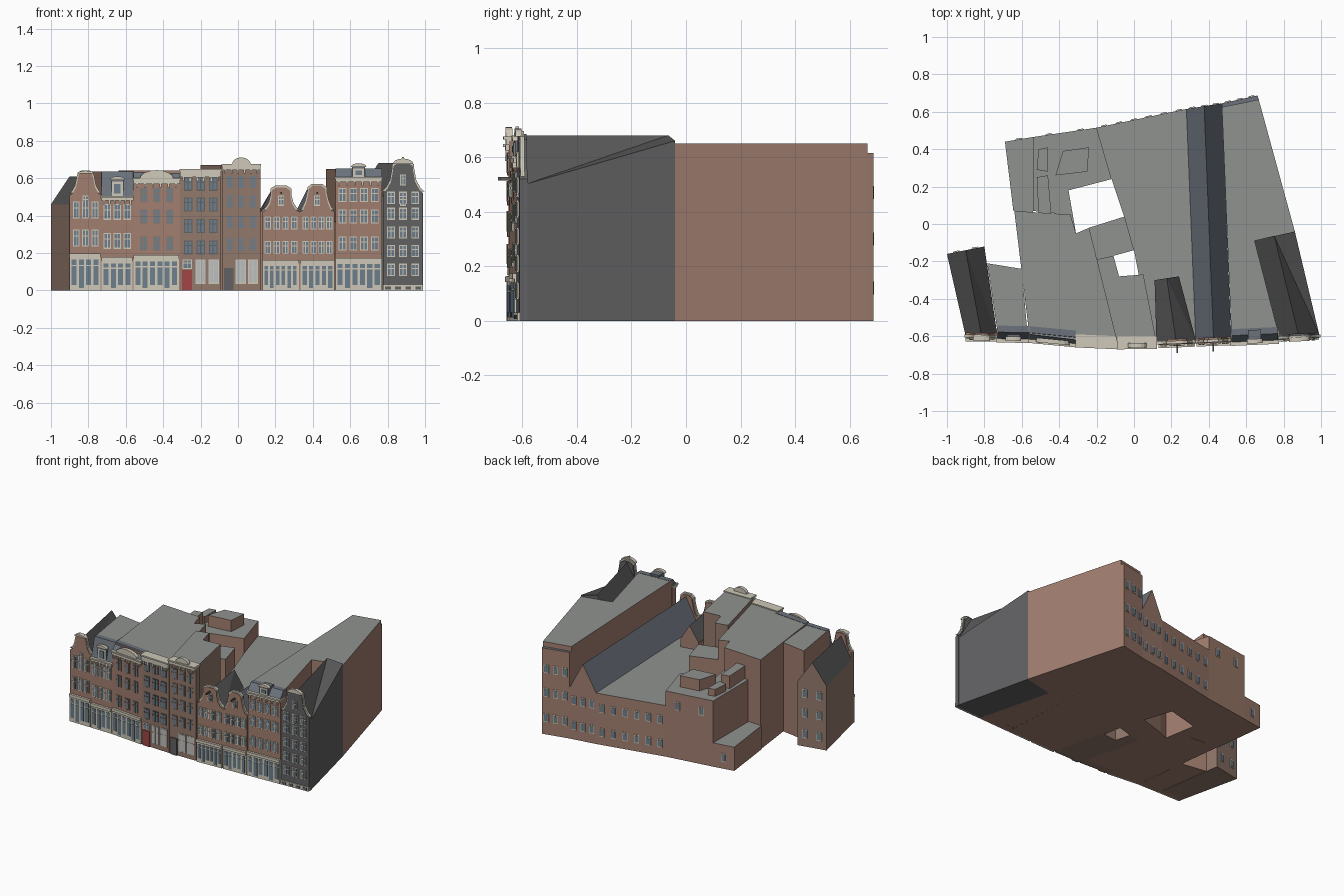
import bpy, math
from mathutils import Vector

if "Cube" in bpy.data.objects:
    bpy.data.objects.remove(bpy.data.objects["Cube"])

def mat(name, r, g, b):
    m = bpy.data.materials.new(name)
    m.diffuse_color = (r, g, b, 1)
    m.use_nodes = True
    m.node_tree.nodes["Principled BSDF"].inputs["Base Color"].default_value = m.diffuse_color
    return m

BRICK = mat("brick", .36, .21, .16)
BRICK2 = mat("brown_brick", .29, .19, .15)
CREAM = mat("cream_paint", .62, .58, .48)
GLASS = mat("glass", .15, .21, .26)
PALE = mat("pale_glass", .5, .52, .53)
FLAT = mat("flat_roof", .28, .29, .28)
TILE = mat("dark_tile", .1, .1, .1)
SLATE = mat("slate", .15, .17, .2)
DARK = mat("dark_brick", .12, .12, .125)
RED = mat("red_door", .35, .06, .06)

def mesh(name, verts, faces, mats, ids=None):
    me = bpy.data.meshes.new(name)
    me.from_pydata([tuple(v) for v in verts], [], faces)
    for m in mats:
        me.materials.append(m)
    if ids:
        for p, i in zip(me.polygons, ids):
            p.material_index = i
    ob = bpy.data.objects.new(name, me)
    bpy.context.collection.objects.link(ob)
    return ob

# Gently bent street line: y of the front walls at a given x
LINE = [(-1, -.61), (-.57, -.615), (-.31, -.64), (-.09, -.65), (.13, -.648), (.52, -.632), (1, -.61)]
def F(x):
    for (a, ya), (b, yb) in zip(LINE, LINE[1:]):
        if x <= b:
            return ya + (yb - ya) * (x - a) / (b - a)
    return LINE[-1][1]

BOX = [(0, 1, 2, 3), (7, 6, 5, 4), (0, 4, 5, 1), (1, 5, 6, 2), (2, 6, 7, 3), (3, 7, 4, 0)]

def boxes(name, items, m, back=.004):
    """Boxes on the street front: (x0, x1, z0, z1, protrusion)."""
    v, f = [], []
    for x0, x1, z0, z1, d in items:
        n = len(v)
        for s in (-d, back):
            v += [(x, F(x) + s, z) for x, z in ((x0, z0), (x1, z0), (x1, z1), (x0, z1))]
        f += [tuple(n + i for i in q) for q in BOX]
    if v:
        mesh(name, v, f, [m])

def outline(name, pts, m, d=0.0, t=.03):
    n = len(pts)
    v = [(x, F(x) - d, z) for x, z in pts] + [(x, F(x) + t, z) for x, z in pts]
    f = [tuple(range(n)), tuple(range(2 * n - 1, n - 1, -1))]
    f += [(i, i + n, (i + 1) % n + n, (i + 1) % n) for i in range(n)]
    mesh(name, v, f, [m])

def block(name, pts, z, wall=BRICK, roof=FLAT, z0=0):
    n = len(pts)
    v = [(x, y, z0) for x, y in pts] + [(x, y, z) for x, y in pts]
    f = [tuple(range(n - 1, -1, -1)), tuple(range(n, 2 * n))]
    f += [(i, (i + 1) % n, (i + 1) % n + n, i + n) for i in range(n)]
    mesh(name, v, f, [wall, roof], [0, 1] + [0] * n)

def gabled(name, fl, fr, br, bl, eave, ridge, wall=BRICK, roofs=(TILE, TILE), back_right=None):
    """House body with a ridge running front to back."""
    base = [fl, fr, br, bl]
    v = [(*p, 0) for p in base] + [(*p, eave) for p in base]
    v[6] = (*br, back_right or eave)
    v += [((a[0] + b[0]) / 2, (a[1] + b[1]) / 2, ridge) for a, b in ((fl, fr), (bl, br))]
    f = [(3, 2, 1, 0), (0, 1, 5, 8, 4), (2, 3, 7, 9, 6), (1, 2, 6, 5), (3, 0, 4, 7),
         (5, 6, 9), (5, 9, 8), (4, 8, 9, 7)]
    mesh(name, v, f, [wall, *roofs], [0] * 5 + [2, 2, 1])

def windows(name, xs, zs, w, h, glass=GLASS, frame=CREAM):
    cells = [(x, z) for x in xs for z in zs]
    rect = lambda x, z, a, b, d: (x - a / 2, x + a / 2, z - b / 2, z + b / 2, d)
    boxes(name + "_frames", [rect(x, z, w, h, .004) for x, z in cells], frame)
    boxes(name + "_glass", [rect(x, z, w - .01, h - .012, .006) for x, z in cells], glass)
    boxes(name + "_bars", [rect(x, z, .004, h, .008) for x, z in cells]
          + [rect(x, z + h * .12, w, .005, .008) for x, z in cells], frame)

def shopfront(name, x0, x1, n, top):
    """Cream timber ground floor with glazed bays and fanlights."""
    boxes(name + "_shop_frame", [(x0, x1, 0, top, .008), (x0, x1, top - .012, top + .008, .016)], CREAM)
    s = (x1 - x0 - .01) / n
    g = []
    for i in range(n):
        a = x0 + .005 + i * s
        g += [(a + .006, a + s - .006, .012 if i % 3 == 1 else .03, top * .68, .011),
              (a + .006, a + s - .006, top * .72, top - .025, .011)]
    boxes(name + "_shop_glass", g, GLASS)

def gable(name, x0, x1, prof, m):
    """Symmetric shaped gable front with a pale edge."""
    c, hw = (x0 + x1) / 2, (x1 - x0) / 2
    def ring(g, dz):
        r = [(c + hw * u + g, z + dz) for u, z in prof]
        return [(c - hw, 0)] + [(c + hw, 0)] + r + [(2 * c - x, z) for x, z in reversed(r)]
    outline(name + "_front", ring(0, 0), m)
    trim = ring(0.006, .01)
    outline(name + "_gable_coping", trim[2:], CREAM, -.004, .02)

def mansard(name, x0, x1, z0, z1):
    v = []
    for x in (x0, x1):
        v += [(x, F(x) + s, z) for s, z in ((0, z0), (.035, z1), (.07, z1), (.07, z0))]
    mesh(name, v, BOX, [SLATE])

def dormer(name, x, z0, z1, w):
    boxes(name + "_dormer", [(x - w / 2, x + w / 2, z0, z1, .002)], SLATE, .06)
    boxes(name + "_dormer_frame", [(x - w * .42, x + w * .42, z0, z1 - .012, .006)], CREAM)
    boxes(name + "_dormer_glass", [(x - w * .25, x + w * .25, z0 + .012, z1 - .025, .01)], GLASS)
    pediment(name + "_dormer", x, w * .6, z1 - .005, .02)

def pediment(name, x, hw, z, h):
    pts = [(x + hw * math.cos(a * math.pi / 8), z + h * math.sin(a * math.pi / 8)) for a in range(9)]
    outline(name + "_pediment", pts[::-1], CREAM, .012, .012)

def cornice(name, x0, x1, z0, z1):
    n = 6
    boxes(name + "_cornice", [(x0, x1, z0, z1, .012), (x0 - .004, x1 + .004, z1 - .01, z1, .02)], CREAM, .05)
    boxes(name + "_brackets", [(a - .005, a + .005, z0 - .02, z0, .014)
          for a in [x0 + (x1 - x0) * (i + .5) / n for i in range(n)]], CREAM)

def wall_windows(name, p, q, n, zs, w=.035, h=.06):
    """Plain windows spread along any side wall from p to q (outside on the right)."""
    p, q = Vector((*p, 0)), Vector((*q, 0))
    t = (q - p).normalized()
    o = Vector((t.y, -t.x, 0))
    for part, k, d, m in (("frames", 1, .004, CREAM), ("glass", .8, .006, GLASS)):
        v, f = [], []
        for i in range(n):
            for z in zs:
                c, b = p.lerp(q, (i + .5) / n) + Vector((0, 0, z)), len(v)
                for s in (d, -.004):
                    v += [c + t * a * w * k / 2 + Vector((0, 0, e * h * k / 2)) + o * s
                          for a, e in ((-1, -1), (1, -1), (1, 1), (-1, 1))]
                f += [tuple(b + j for j in u) for u in BOX]
        mesh(f"{name}_{part}", v, f, [m])

def spread(x0, x1, n):
    return [x0 + (x1 - x0) * (i + .5) / n for i in range(n)]

# --- Bodies and roofs behind the fronts ---
gabled("house1_body", (-.9, -.6), (-.73, -.6), (-.80, -.12), (-1, -.16), .46, .61, BRICK2)
block("house2_body", [(-.73, -.575), (-.57, -.58), (-.6, -.24), (-.785, -.21)], .635)
block("house3_4_body", [(-.56, -.59), (-.31, -.62), (-.09, -.63), (-.24, -.02), (-.31, -.05),
      (-.34, .05), (-.64, .07)], .64)
block("house5_body", [(-.09, -.635), (.12, -.63), (.05, -.27), (-.08, -.28), (-.11, -.17), (-.2, -.19)], .67, BRICK2)
block("courtyard_block", [(-.24, -.02), (-.2, -.19), (-.11, -.17), (0, -.14), (-.05, .04)], .5)
block("low_rear_block", [(.12, -.63), (.33, -.62), (.28, .615), (-.2, .515), (-.12, .24), (-.05, .03),
      (0, -.14), (.025, -.27)], .365)
gabled("house6_body", (.12, -.63), (.33, -.62), (.24, -.28), (.11, -.3), .42, .53)
gabled("house7_body", (.33, -.62), (.52, -.61), (.47, .645), (.28, .615), .365, .55, BRICK, (SLATE, SLATE))
block("house8_body", [(.52, -.58), (.77, -.575), (.645, -.09), (.86, -.04), (.667, .665), (.47, .625)], .65)
block("house8_rear_eave", [(.47, .625), (.667, .665), (.66, .687), (.47, .645)], .615, BRICK, SLATE)
gabled("house9_body", (.77, -.6), (.99, -.59), (.86, -.04), (.64, -.09), .5, .68, DARK, (TILE, TILE), .66)
block("rear_wing", [(-.54, .07), (-.36, .05), (-.31, -.05), (-.35, .18), (-.12, .24), (-.2, .515), (-.54, .465)], .47)
block("rear_low_corner", [(-.645, .07), (-.54, .05), (-.54, .465), (-.69, .44)], .17)
block("rear_stair_tower", [(-.51, .05), (-.44, .03), (-.46, .26), (-.52, .25)], .56, z0=.4)
block("rear_roof_box", [(-.42, .26), (-.25, .28), (-.24, .41), (-.38, .39)], .55, z0=.45)
block("rear_small_box", [(-.52, .29), (-.46, .28), (-.46, .41), (-.51, .4)], .52, z0=.45)

# --- House fronts, left to right ---
gable("house1", -.9, -.73, [(1, .51), (.8, .52), (.6, .55), (.48, .6), (.42, .62), (.2, .63)], BRICK)
gable("house6", .13, .33, [(1, .42), (.8, .43), (.6, .46), (.5, .5), (.5, .535), (.25, .55)], BRICK)
gable("house7", .33, .515, [(1, .42), (.8, .43), (.62, .47), (.5, .52), (.5, .54), (.25, .56)], BRICK)
gable("house9", .775, .99, [(1, .52), (.8, .54), (.6, .58), (.5, .64), (.48, .665), (.2, .685)], DARK)
for nm, a, b, z, m in (("house2", -.73, -.56, .5, BRICK), ("house3", -.56, -.31, .59, BRICK),
                       ("house4", -.31, -.09, .63, BRICK2), ("house5", -.085, .12, .66, BRICK2),
                       ("house8", .52, .77, .6, BRICK)):
    outline(nm + "_front", [(a, 0), (b, 0), (b, z), (a, z)], m, 0, .05)

# Ground floors
for nm, a, b, n, top in (("house1", -.9, -.735, 4, .19), ("house2", -.73, -.565, 4, .17),
                         ("house3", -.56, -.315, 6, .18), ("house6", .13, .325, 6, .155),
                         ("house7", .335, .515, 5, .155), ("house8", .52, .77, 6, .165)):
    shopfront(nm, a, b, n, top)
boxes("red_door", [(-.3, -.245, 0, .11, .008)], RED)
boxes("dark_door", [(-.075, -.025, 0, .12, .008)], DARK)
windows("house4_door_light", [-.272], [.14], .05, .05)
windows("house4_ground", [-.2, -.13], [.1], .055, .13, PALE)
windows("house5_ground", [.015, .08], [.1], .055, .13, PALE)
boxes("house9_plinth", [(.775, .99, 0, .03, .008)], CREAM)
boxes("house9_cellar_lights", [(x - .015, x + .015, .006, .022, .01) for x in spread(.775, .99, 4)], DARK)

# Upper windows
windows("house1", spread(-.89, -.74, 3), [.43, .28], .036, .09)
windows("house2", spread(-.725, -.565, 3), [.42, .265], .04, .085)
windows("house3", spread(-.54, -.33, 3), [.51, .395, .25], .04, .08, GLASS, BRICK2)
windows("house4", spread(-.3, -.1, 3), [.57, .46, .345, .23], .045, .075, GLASS, DARK)
windows("house5", spread(-.075, .11, 3), [.58, .475, .365, .245], .04, .075, GLASS, BRICK2)
windows("house6", spread(.135, .325, 4), [.36, .23], .034, .07)
windows("house7", spread(.34, .51, 4), [.36, .23], .034, .07)
windows("house8", spread(.53, .76, 4), [.51, .395, .25], .042, .075)
windows("house9", spread(.785, .98, 3), [.495, .41, .31, .21, .11], .042, .065)
windows("gable_hatch", [-.815, .23, .4225, .8825], [.48], .034, .055)
windows("house9_gable_hatch", [.8825], [.59], .034, .06)

# Cornices, roofs, dormers and pediments
for nm, a, b, z0, z1 in (("house2", -.73, -.56, .48, .505), ("house3", -.56, -.31, .57, .6),
                         ("house4", -.31, -.09, .605, .648), ("house5", -.085, .12, .645, .675),
                         ("house8", .52, .77, .58, .605)):
    cornice(nm, a, b, z0, z1)
mansard("house2_mansard", -.73, -.56, .505, .637)
mansard("house3_mansard", -.56, -.31, .6, .642)
mansard("house8_mansard", .52, .77, .605, .652)
dormer("house2", -.645, .505, .595, .07)
dormer("house8", .645, .605, .665, .07)
pediment("house3", -.435, .09, .598, .045)
pediment("house5", .018, .05, .673, .038)
pediment("house1", -.815, .045, .625, .015)
pediment("house9", .8825, .055, .675, .03)
boxes("hoist_beams", [(x - .004, x + .004, .515, .527, .045) for x in (.23, .4225)], TILE)
boxes("gable_finial", [(.878, .887, .69, .712, .01)], CREAM)

# Rear windows
wall_windows("house8_rear", (.66, .687), (.47, .645), 3, [.12, .3, .47])
wall_windows("house7_rear", (.47, .645), (.28, .615), 3, [.1, .28])
wall_windows("low_block_rear", (.28, .615), (-.2, .515), 6, [.09, .26])
wall_windows("rear_wing", (-.2, .515), (-.54, .465), 2, [.38])
wall_windows("low_corner", (-.54, .465), (-.69, .44), 1, [.08])
wall_windows("house1_rear", (-.80, -.12), (-1, -.16), 2, [.09, .24, .38])
